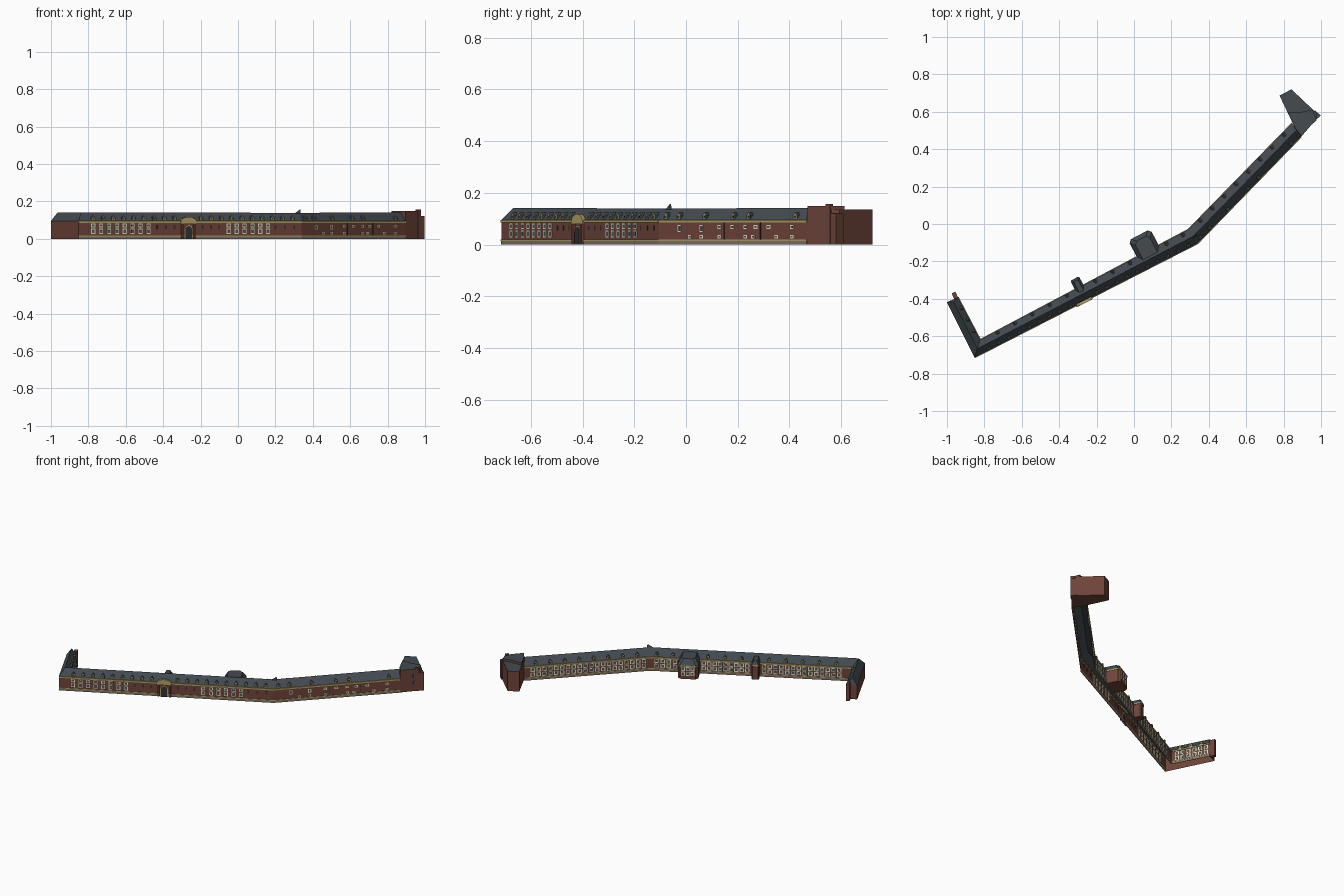
import bpy, bmesh, math
from mathutils import Vector

if "Cube" in bpy.data.objects:
    bpy.data.objects.remove(bpy.data.objects["Cube"])

def mat(name, r, g, b):
    m = bpy.data.materials.new(name)
    m.diffuse_color = [(c / 255) ** 2.2 for c in (r, g, b)] + [1]
    m.use_nodes = True
    m.node_tree.nodes["Principled BSDF"].inputs["Base Color"].default_value = m.diffuse_color
    return m

BRICK, SLATE, GOLD, CREAM, GLASS, STONE, DARK = range(7)
MATS = [mat("brick", 110, 70, 60), mat("slate", 69, 76, 81), mat("sandstone", 176, 158, 102),
        mat("cream_frame", 226, 218, 190), mat("glass", 76, 86, 92),
        mat("plinth_stone", 130, 116, 106), mat("dark_trim", 52, 52, 58)]
EAVE, RIDGE = 0.095, 0.142
parts = {}

def part(name):
    return parts.setdefault(name, bmesh.new())

def face(bm, pts, m):
    f = bm.faces.new([bm.verts.new(p) for p in pts])
    f.material_index = m
    return f

def prism(name, base, top, m, cap):
    """Solid between two matching loops of points; cap is the top colour."""
    bm = part(name)
    a, b = [bm.verts.new(p) for p in base], [bm.verts.new(p) for p in top]
    new = [bm.faces.new((a[i], a[i - 1], b[i - 1], b[i])) for i in range(len(a))]
    new.append(bm.faces.new(a[::-1]))
    for f in new:
        f.material_index = m
    new.append(bm.faces.new(b))
    new[-1].material_index = cap
    bmesh.ops.recalc_face_normals(bm, faces=new)

class Wall:
    """Wall line from p to q; side = 1 puts outside on the right hand."""
    def __init__(self, p, q, side=1):
        self.p = Vector(p)
        v = Vector(q) - self.p
        self.len = v.length
        self.d = v.normalized()
        self.n = Vector((self.d.y, -self.d.x)) * side

    def at(self, s, o, z):
        v = self.p + self.d * s + self.n * o
        return Vector((v.x, v.y, z))

    def box(self, name, s0, s1, z0, z1, out, m, o0=-0.001):
        loop = [(s0, o0), (s1, o0), (s1, out), (s0, out)]
        prism(name, [self.at(s, o, z0) for s, o in loop], [self.at(s, o, z1) for s, o in loop], m, m)

    def plate(self, name, shape, out, m, o0=-0.001):
        prism(name, [self.at(s, o0, z) for s, z in shape], [self.at(s, out, z) for s, z in shape], m, m)

    def window(self, s, z0, z1, w, frame=0.004):
        self.box("window_frames", s - w / 2, s + w / 2, z0, z1, 0.002, CREAM)
        self.box("window_panes", s - w / 2 + frame, s + w / 2 - frame, z0 + frame, z1 - frame, 0.0025, GLASS)

    def dormer(self, s, w=0.019):
        h = w / 2
        shape = [(s - h, 0.098), (s + h, 0.098), (s + h, 0.114), (s, 0.123), (s - h, 0.114)]
        back = [self.at(a, -0.82 * (z - EAVE) - 0.002, z) for a, z in shape]
        prism("dormers", back, [self.at(a, -0.002, z) for a, z in shape], SLATE, GOLD)
        self.box("dormer_panes", s - 0.0045, s + 0.0045, 0.103, 0.113, -0.0015, DARK, -0.003)

def spaced(a, b, step):
    n = max(1, round((b - a) / step))
    return [a + (b - a) * i / n for i in range(n + 1)]

# Plan lines of the three wings
F = [(-1.0, -0.418), (-0.853, -0.714), (0.34, -0.104), (0.895, 0.468)]
B = [(-0.941, -0.392), (-0.822, -0.619), (0.29, -0.03), (0.845, 0.538)]
R = [((a[0] + b[0]) / 2, (a[1] + b[1]) / 2) for a, b in zip(F, B)]
R[0] = (R[0][0] + 0.006, R[0][1] - 0.012)
ridge_z = [RIDGE, RIDGE, 0.139, RIDGE]
wing_out, main_front, right_front = [Wall(F[i], F[i + 1]) for i in range(3)]
wing_in, main_back, right_back = [Wall(B[i], B[i + 1], -1) for i in range(3)]

# Brick walls and pitched roof
for i in range(3):
    for line, flip in ((F, False), (B, True)):
        p, q = line[i], line[i + 1]
        wall = [(*p, 0), (*q, 0), (*q, EAVE), (*p, EAVE)]
        slope = [(*p, EAVE), (*q, EAVE), (*R[i + 1], ridge_z[i + 1]), (*R[i], ridge_z[i])]
        face(part("walls"), wall[::-1] if flip else wall, BRICK)
        face(part("roof"), slope[::-1] if flip else slope, SLATE)
face(part("walls"), [(*B[0], 0), (*F[0], 0), (*F[0], EAVE), (*B[0], EAVE)], BRICK)
face(part("roof"), [(*B[0], EAVE), (*F[0], EAVE), (*R[0], RIDGE)], SLATE)

# Cornice and stone plinth with a pale band
for w in (main_front, right_front, wing_in, main_back, right_back):
    w.box("cornice", 0, w.len, 0.0855, 0.0955, 0.004, GOLD)
    w.box("plinth", 0, w.len, 0, 0.014, 0.002, STONE)
    w.box("plinth_band", 0, w.len, 0.014, 0.019, 0.003, GOLD)

# Main front windows: two tall groups beside the entrance, slits elsewhere
def s_at(x):
    return (x + 0.853) / main_front.d.x
for a, b, n in ((-0.775, -0.48, 8), (-0.05, 0.16, 6)):
    for x in spaced(a, b, (b - a) / (n - 1)):
        main_front.window(s_at(x), 0.027, 0.055, 0.025)
        main_front.window(s_at(x), 0.061, 0.081, 0.025)
for a, b in ((-0.43, -0.34), (-0.19, -0.1), (0.2, 0.3)):
    for x in spaced(a, b, 0.045):
        main_front.box("slit_windows", s_at(x) - 0.005, s_at(x) + 0.005, 0.054, 0.073, 0.001, DARK)

# Right wing front windows, irregular, placed by depth
def s_right(y):
    return (y + 0.104) / right_front.d.y
for y in (-0.025, 0.06, 0.13, 0.18, 0.23, 0.27, 0.32, 0.41):
    right_front.window(s_right(y), 0.049 if y < 0.1 else 0.06, 0.075, 0.02)
for y in (0.015, 0.06, 0.13, 0.23, 0.26, 0.35, 0.41):
    right_front.window(s_right(y), 0.023, 0.037, 0.018)
for y in (0.14, 0.28):
    s = s_right(y + 0.008)
    right_front.box("downpipes", s - 0.0015, s + 0.0015, 0.019, 0.0855, 0.004, DARK)

# Courtyard windows in two dense rows
for w, a, b in ((main_back, 0.08, 0.55), (main_back, 0.655, 0.925), (main_back, 1.105, 1.22),
                (right_back, 0.04, 0.74), (wing_in, 0.025, 0.22)):
    for s in spaced(a, b, 0.036):
        w.window(s, 0.023, 0.05, 0.027, 0.005)
        w.window(s, 0.056, 0.083, 0.027, 0.005)

# Dormers
for w, a, b, step in ((main_front, 0.09, 0.58, 0.062), (main_front, 0.74, 1.29, 0.062),
                      (main_back, 0.1, 0.52, 0.1), (main_back, 0.69, 0.9, 0.1),
                      (main_back, 1.12, 1.22, 0.1), (right_back, 0.08, 0.72, 0.09),
                      (wing_in, 0.06, 0.2, 0.07)):
    for s in spaced(a, b, step):
        w.dormer(s)
for y in (-0.08, -0.03, 0.07, 0.18, 0.24, 0.42):
    right_front.dormer(s_right(y))

# Entrance: arched door, piers and wide curved gable
def arch(s, w, z0, spring, rise, n=12):
    return [(s - w, z0), (s + w, z0)] + [(s + w * math.cos(math.pi * i / n),
            spring + rise * math.sin(math.pi * i / n)) for i in range(n + 1)]
e = s_at(-0.267)
main_front.plate("entrance_surround", arch(e, 0.024, 0, 0.05, 0.024), 0.006, GOLD)
main_front.plate("entrance_door", arch(e, 0.019, 0, 0.049, 0.019), 0.008, DARK)
for k in (-1, 1):
    c = e + k * 0.036
    main_front.box("entrance_piers", c - 0.006, c + 0.006, 0, 0.082, 0.01, BRICK)
main_front.plate("entrance_gable", arch(e, 0.048, 0.08, 0.088, 0.03), 0.009, GOLD, -0.006)

# Courtyard pavilion and stair tower with hipped roofs
def annexe(name, s0, s1, out, ch, wall_z, top_z, inset):
    def loop(i, z, back=-0.001):
        a, b, o = s0 + i, s1 - i, out - i
        return [main_back.at(s, q, z) for s, q in ((a, back), (b, back), (b, o - ch),
                (b - ch, o), (a + ch, o), (a, o - ch))]
    prism(name, loop(0, 0), loop(0, wall_z), BRICK, BRICK)
    prism(name + "_cornice", loop(-0.003, wall_z - 0.008), loop(-0.003, wall_z), GOLD, GOLD)
    prism(name + "_roof", loop(-0.003, wall_z), loop(inset, top_z, -0.03), SLATE, SLATE)
annexe("pavilion", 0.95, 1.077, 0.095, 0.016, 0.093, 0.13, 0.02)
annexe("stair_tower", 0.576, 0.622, 0.05, 0.006, 0.1, 0.126, 0.01)
pav = Wall(main_back.at(0.95, 0.095, 0).xy, main_back.at(1.077, 0.095, 0).xy, -1)
for s in (0.033, 0.0635, 0.094):
    pav.window(s, 0.023, 0.05, 0.024, 0.005)
    pav.window(s, 0.056, 0.083, 0.024, 0.005)

# Chimney pier on the left wing gable
end = Wall(F[0], B[0], -1)
end.box("gable_pier", 0.042, 0.064, 0, 0.115, 0.033, BRICK)

# Thin roof finial over the bend
cx, cy = R[2]
prism("bend_finial", [(cx - 0.012, cy - 0.012, 0.136), (cx + 0.018, cy + 0.004, 0.136), (cx + 0.018, cy + 0.012, 0.136)],
      [(cx + 0.014, cy + 0.004, 0.156), (cx + 0.018, cy + 0.006, 0.156), (cx + 0.018, cy + 0.009, 0.156)], SLATE, SLATE)

# End hall with higher front section, turret and corner buttress
def block(name, plan, z):
    prism(name, [(x, y, 0) for x, y in plan], [(x, y, z) for x, y in plan], BRICK, SLATE)
block("end_hall", [(0.895, 0.468), (0.975, 0.562), (0.975, 0.594), (0.842, 0.72), (0.778, 0.687), (0.862, 0.51)], 0.135)
block("end_hall_front", [(0.896, 0.469), (0.974, 0.56), (0.955, 0.612), (0.9, 0.6), (0.822, 0.598), (0.863, 0.511)], 0.15)
block("corner_buttress", [(0.968, 0.552), (0.998, 0.58), (0.968, 0.608), (0.945, 0.58)], 0.121)
block("turret", [(0.962, 0.54), (0.978, 0.556), (0.966, 0.568), (0.95, 0.552)], 0.157)
hall = Wall((0.895, 0.468), (0.975, 0.562))
for z in (0.045, 0.09):
    hall.box("hall_slits", 0.085, 0.097, z, z + 0.022, 0.002, GLASS)

# Turn every collected part into an object
for name, bm in parts.items():
    me = bpy.data.meshes.new(name)
    bm.to_mesh(me)
    bm.free()
    for m in MATS:
        me.materials.append(m)
    bpy.context.collection.objects.link(bpy.data.objects.new(name, me))
